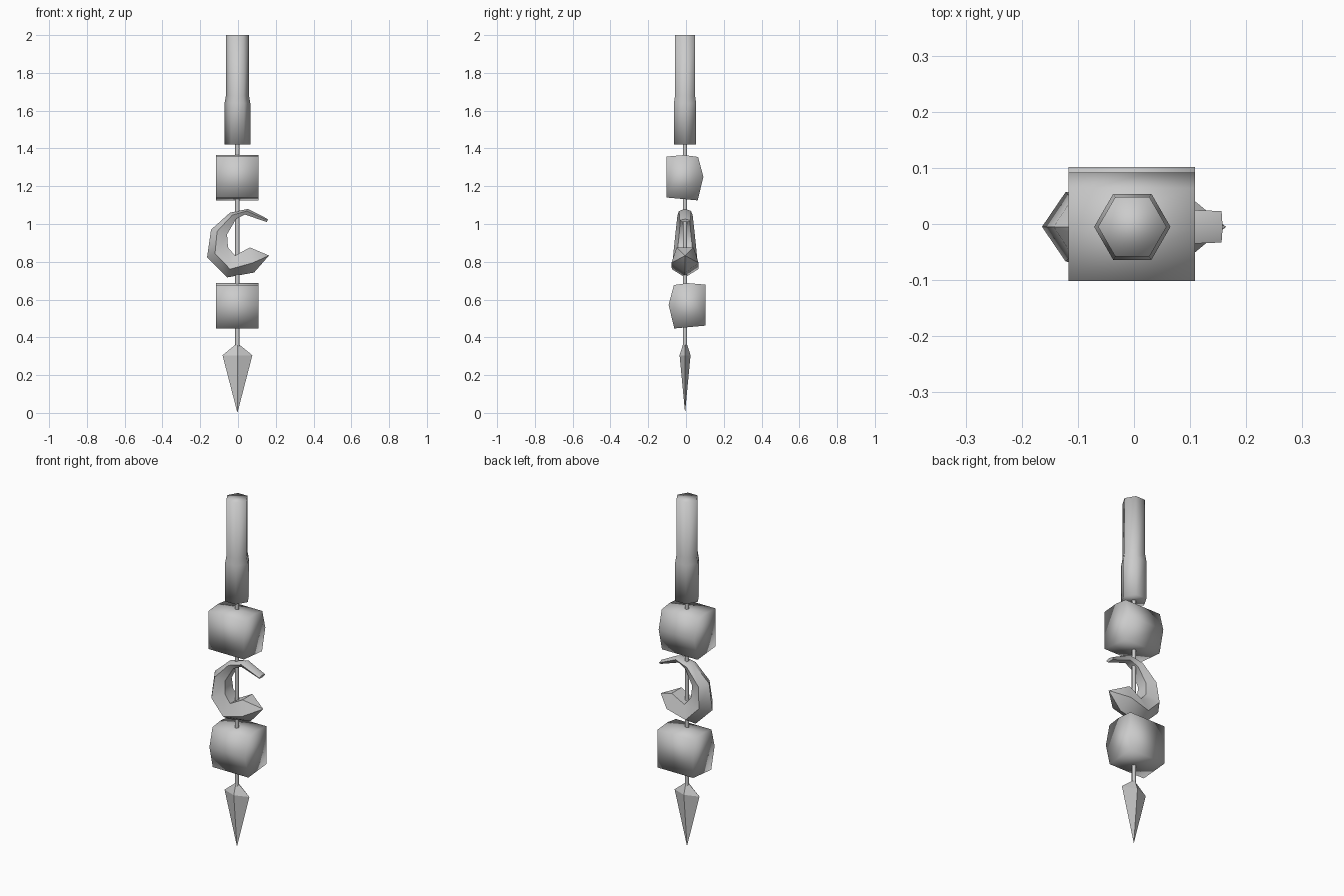
import bpy, bmesh, math
from mathutils import Vector

if "Cube" in bpy.data.objects:
    bpy.data.objects.remove(bpy.data.objects["Cube"])

CX, CY = -0.003, -0.005   # skewer axis


def loft(name, rings, smooth=None):
    """Skin a list of equal-length vertex rings and close both ends."""
    bm = bmesh.new()
    loops = [[bm.verts.new(p) for p in ring] for ring in rings]
    n = len(loops[0])
    for a, b in zip(loops, loops[1:]):
        for i in range(n):
            j = (i + 1) % n
            bm.faces.new((a[i], a[j], b[j], b[i]))
    bm.faces.new(loops[0])
    bm.faces.new(loops[-1])
    bmesh.ops.remove_doubles(bm, verts=bm.verts, dist=0.0005)
    bmesh.ops.recalc_face_normals(bm, faces=bm.faces)
    mesh = bpy.data.meshes.new(name)
    bm.to_mesh(mesh)
    bm.free()
    ob = bpy.data.objects.new(name, mesh)
    bpy.context.collection.objects.link(ob)
    if smooth is not None:
        bpy.ops.object.select_all(action='DESELECT')
        ob.select_set(True)
        bpy.context.view_layer.objects.active = ob
        bpy.ops.object.shade_smooth_by_angle(angle=math.radians(smooth))
    return ob


def turned(sections, sides):
    """Rings round the skewer axis from (z, x radius, y radius)."""
    angles = [2 * math.pi * i / sides for i in range(sides)]
    return [[(CX + rx * math.cos(a), CY + ry * math.sin(a), z) for a in angles]
            for z, rx, ry in sections]


# Handle, rod and flat arrow tip
loft("handle", turned([(1.42, 0.068, 0.068), (1.64, 0.068, 0.068),
                       (1.68, 0.061, 0.061), (2.0, 0.061, 0.061)], 6), 180)
loft("rod", turned([(0.33, 0.012, 0.012), (1.45, 0.012, 0.012)], 6), 70)
loft("tip", turned([(0, 0, 0), (0.305, 0.079, 0.029), (0.36, 0.012, 0.012)], 4))

# Meat chunks: one side profile (y, z), the lower one turned half round
chunk = [(-0.102, 0.112), (-0.01, 0.12), (0.064, 0.11),
         (0.092, 0.005), (0.062, -0.12), (-0.102, -0.105)]
for name, z, flip in (("upper_meat", 1.245, 1), ("lower_meat", 0.567, -1)):
    loft(name, [[(x, flip * py, z + pz) for py, pz in chunk]
                for x in (-0.117, 0.109)], 180)

# Shrimp: pentagon sections, each (outer x, z, inner x, z, half width)
sections = [(0.158, 1.026, 0.153, 1.010, 0.028), (0.053, 1.080, 0.037, 1.050, 0.032),
            (-0.042, 1.060, -0.010, 1.027, 0.040), (-0.143, 0.970, -0.058, 0.945, 0.050),
            (-0.164, 0.823, -0.053, 0.876, 0.062), (-0.058, 0.717, -0.016, 0.833, 0.070),
            (0.085, 0.743, 0.063, 0.876, 0.072), (0.164, 0.833, 0.164, 0.833, 0)]
rings = []
for ox, oz, ix, iz, w in sections:
    outer, inner = Vector((ox, CY, oz)), Vector((ix, CY, iz))
    rings.append([outer.lerp(inner, t) + Vector((0, w * s, 0))
                  for t, s in ((0, 0), (0.38, 1), (1, 0.62), (1, -0.62), (0.38, -1))])
loft("shrimp", rings, 50)
